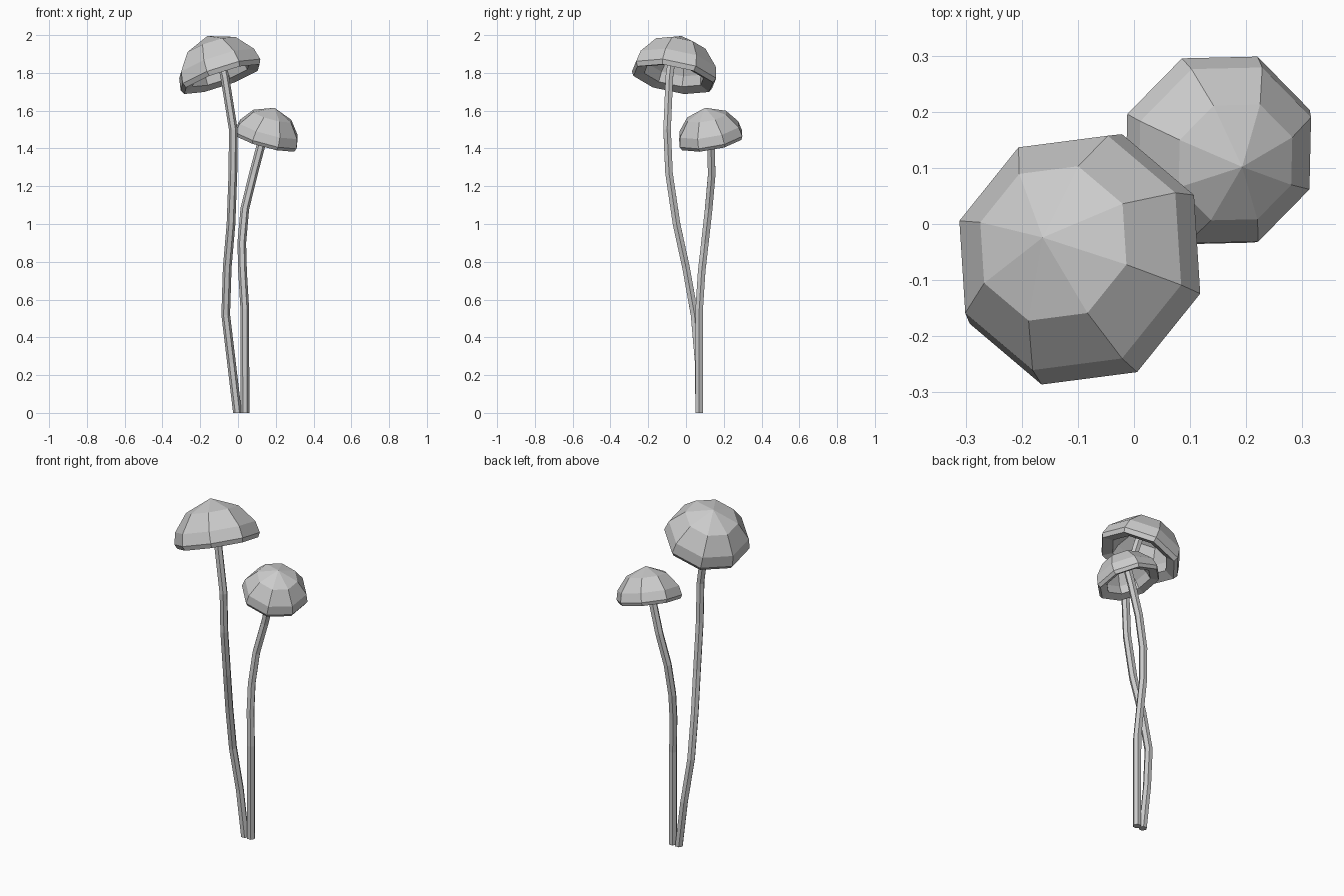
import bpy, bmesh, math
from mathutils import Vector, Matrix

if "Cube" in bpy.data.objects:
    bpy.data.objects.remove(bpy.data.objects["Cube"])

SIDES = 8
# cap profile (radius, height along axis): outside apex, rim, underside, hollow inside
PROFILE = [(0, 0.22), (0.145, 0.16), (0.22, 0.065), (0.235, 0.0), (0.222, -0.025),
           (0.165, -0.005), (0.155, 0.05), (0.105, 0.13), (0, 0.175)]


def finish(name, bm):
    bmesh.ops.recalc_face_normals(bm, faces=bm.faces)
    mesh = bpy.data.meshes.new(name)
    bm.to_mesh(mesh)
    bm.free()
    bpy.context.collection.objects.link(bpy.data.objects.new(name, mesh))


def bridge(bm, a, b):
    n = max(len(a), len(b))
    for i in range(n):
        j = (i + 1) % n
        if len(a) == 1:
            bm.faces.new((a[0], b[i], b[j]))
        elif len(b) == 1:
            bm.faces.new((a[i], a[j], b[0]))
        else:
            bm.faces.new((a[i], a[j], b[j], b[i]))


def ring(bm, radius, height, matrix, sides, turn=0.0):
    if radius == 0:
        return [bm.verts.new(matrix @ Vector((0, 0, height)))]
    return [bm.verts.new(matrix @ Vector((radius * math.cos(turn + k * math.tau / sides),
                                          radius * math.sin(turn + k * math.tau / sides),
                                          height))) for k in range(sides)]


def make_cap(name, centre, normal, scale, turn):
    bm = bmesh.new()
    tilt = Vector((0, 0, 1)).rotation_difference(Vector(normal)).to_matrix().to_4x4()
    m = Matrix.Translation(centre) @ tilt @ Matrix.Scale(scale, 4)
    rings = [ring(bm, r, h, m, SIDES, math.radians(turn)) for r, h in PROFILE]
    for a, b in zip(rings, rings[1:]):
        bridge(bm, a, b)
    finish(name, bm)


def make_stem(name, path, radius, sides=6):
    bm = bmesh.new()
    pts = [Vector(p) for p in path]
    rings = []
    for i, p in enumerate(pts):
        d = pts[min(i + 1, len(pts) - 1)] - pts[max(i - 1, 0)]
        if i == 0:
            d = Vector((0, 0, 1))
        rot = Vector((0, 0, 1)).rotation_difference(d).to_matrix().to_4x4()
        rings.append(ring(bm, radius, 0, Matrix.Translation(p) @ rot, sides))
    for a, b in zip(rings, rings[1:]):
        bridge(bm, a, b)
    bm.faces.new(rings[0])
    bm.faces.new(rings[-1])
    finish(name, bm)


# Tall mushroom
make_cap("tall_cap", (-0.093, -0.063, 1.79), (-0.34, 0.19, 1), 1.0, 28)
make_stem("tall_stem", [(-0.003, 0.07, 0), (-0.035, 0.067, 0.27), (-0.065, 0.045, 0.52),
                        (-0.057, 0.0, 0.77), (-0.037, -0.05, 1.0), (-0.027, -0.09, 1.27),
                        (-0.025, -0.1, 1.5), (-0.07, -0.088, 1.78), (-0.11, -0.065, 1.95)], 0.023)

# Short mushroom
make_cap("short_cap", (0.149, 0.131, 1.453), (0.27, -0.18, 1), 0.775, 22.5)
make_stem("short_stem", [(0.037, 0.07, 0), (0.036, 0.07, 0.55), (0.024, 0.083, 0.75),
                         (0.02, 0.1, 0.9), (0.036, 0.12, 1.08), (0.08, 0.136, 1.26),
                         (0.125, 0.132, 1.43), (0.162, 0.122, 1.575)], 0.023)
